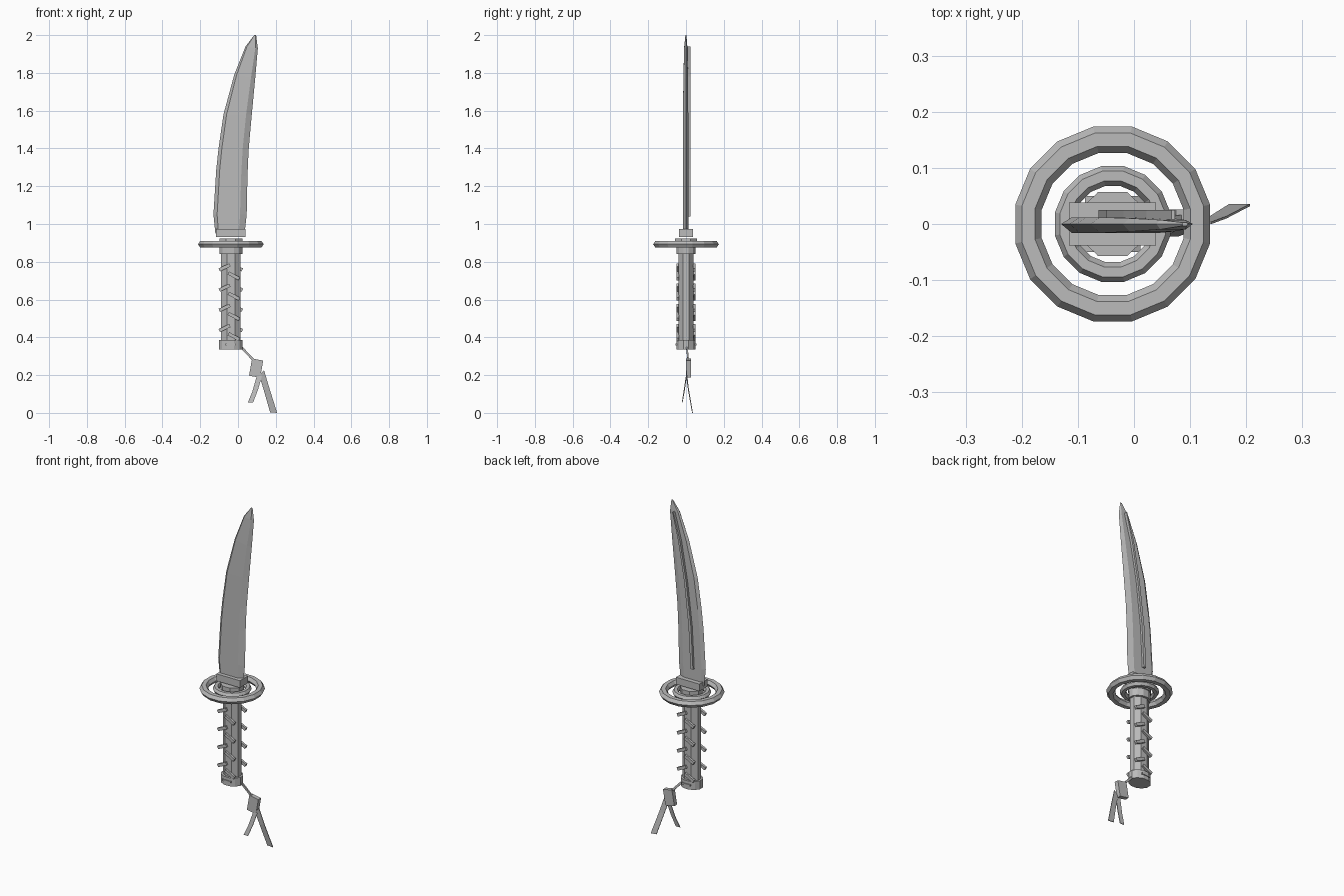
import bpy, bmesh, math
from mathutils import Vector, Matrix

if "Cube" in bpy.data.objects:
    bpy.data.objects.remove(bpy.data.objects["Cube"])

steel = bpy.data.materials.new("plain_grey")
steel.diffuse_color = (0.5, 0.5, 0.5, 1)
steel.use_nodes = True
steel.node_tree.nodes["Principled BSDF"].inputs["Base Color"].default_value = steel.diffuse_color
CX = -0.038  # axis of the handle


def make(name, verts, faces):
    me = bpy.data.meshes.new(name)
    me.from_pydata(verts, [], faces)
    bm = bmesh.new()
    bm.from_mesh(me)
    bmesh.ops.recalc_face_normals(bm, faces=bm.faces)
    bm.to_mesh(me)
    bm.free()
    me.materials.append(steel)
    ob = bpy.data.objects.new(name, me)
    bpy.context.collection.objects.link(ob)
    return ob


def loft(name, rings, closed=False):
    n, m = len(rings[0]), len(rings)
    verts = [v for r in rings for v in r]
    faces = [(i * n + j, i * n + (j + 1) % n, (i + 1) % m * n + (j + 1) % n, (i + 1) % m * n + j)
             for i in range(m if closed else m - 1) for j in range(n)]
    if not closed:
        faces += [tuple(range(n)), tuple(range((m - 1) * n, m * n))]
    return make(name, verts, faces)


def box(name, centre, size, tilt=0.0):
    rot = Matrix.Rotation(tilt, 3, 'Y')
    c = Vector(centre)
    rings = [[c + rot @ Vector((a * size[0] / 2, b * size[1] / 2, k * size[2] / 2))
              for a, b in ((-1, -1), (1, -1), (1, 1), (-1, 1))] for k in (-1, 1)]
    return loft(name, rings)


def drum(name, z0, z1, rx, ry, sides):
    return loft(name, [[(CX + rx * math.cos((j + .5) * math.tau / sides),
                         ry * math.sin((j + .5) * math.tau / sides), z)
                        for j in range(sides)] for z in (z0, z1)])


def hoop(name, major, minor, z, height):
    rings = []
    for i in range(16):
        a = (i + .5) * math.tau / 16
        ring = []
        for j in range(6):
            b = j * math.tau / 6
            r = major + minor * math.cos(b)
            ring.append((CX + r * math.cos(a), r * math.sin(a), z + height * math.sin(b)))
        rings.append(ring)
    return loft(name, rings, True)


# Blade: back edge and cutting edge points, with bevels on both faces
rows = [(-.12, .95, .035, .95, 1), (-.13, 1.05, .046, 1.05, 1), (-.115, 1.29, .05, 1.25, 1),
        (-.103, 1.40, .056, 1.39, 1), (-.077, 1.58, .073, 1.58, 1), (-.02, 1.79, .091, 1.77, .85),
        (.04, 1.94, .105, 1.93, .6), (.086, 2.0, .096, 2.0, .2)]
blade = []
for lx, lz, rx, rz, t in rows:
    def at(f, y):
        return (lx + (rx - lx) * f, y * t, lz + (rz - lz) * f)
    blade.append([at(0, 0), at(.11, -.016), at(.8, -.016), at(1, 0), at(.8, .012), at(.11, .012)])
loft("blade", blade)

# Thin raised rib along the rear face of the blade
rib = [(-.055, 1.04), (-.042, 1.29), (-.012, 1.55), (.028, 1.78), (.07, 1.94)]
loft("blade_rib", [[(x - w, .008, z), (x + w, .008, z), (x + w, .025, z), (x - w, .025, z)]
                   for (x, z), w in zip(rib, (.008, .008, .007, .006, .003))])

# Collar, guard and handle
box("blade_collar", (-.038, 0, .952), (.155, .076, .042))
drum("guard_disc", .885, .922, .066, .062, 8)
hoop("guard_outer_ring", .153, .024, .893, .021)
hoop("guard_inner_ring", .087, .018, .893, .017)
drum("upper_ferrule", .84, .885, .063, .053, 12)
drum("grip", .37, .85, .055, .042, 8)
drum("pommel", .335, .385, .065, .053, 12)
for s in (-1, 1):
    box("pommel_plate", (CX, s * .052, .362), (.055, .008, .01))

# Grip wrapping: slanted slats on both faces, turned half round at the rear
for s in (-1, 1):
    for i in range(4):
        z = .77 - i * .107
        box("wrap_short", (CX + s * .033, s * .043, z), (.062, .014, .018), s * math.radians(25))
        box("wrap_long", (CX - s * .016, s * .043, z - .045), (.066, .014, .018), -s * math.radians(28))


# Cord, knot and tassel strips hanging from the pommel
def strip(name, pts, thick):
    loft(name, [[(a, y - thick, z), (b, y - thick, zb), (b, y + thick, zb), (a, y + thick, z)]
                for a, z, b, zb, y in pts])


strip("cord", [(.012, .345, .022, .352, .004), (.075, .278, .085, .285, .012)], .004)
box("knot", (.096, .013, .237), (.06, .026, .092), math.radians(10))
strip("tassel_long", [(.112, .2, .138, .225, .002), (.135, .125, .165, .135, .012),
                      (.17, .003, .207, .0, .034)], .002)
strip("tassel_short", [(.098, .19, .128, .2, .002), (.075, .11, .105, .12, -.01),
                       (.052, .055, .08, .055, -.02)], .002)
